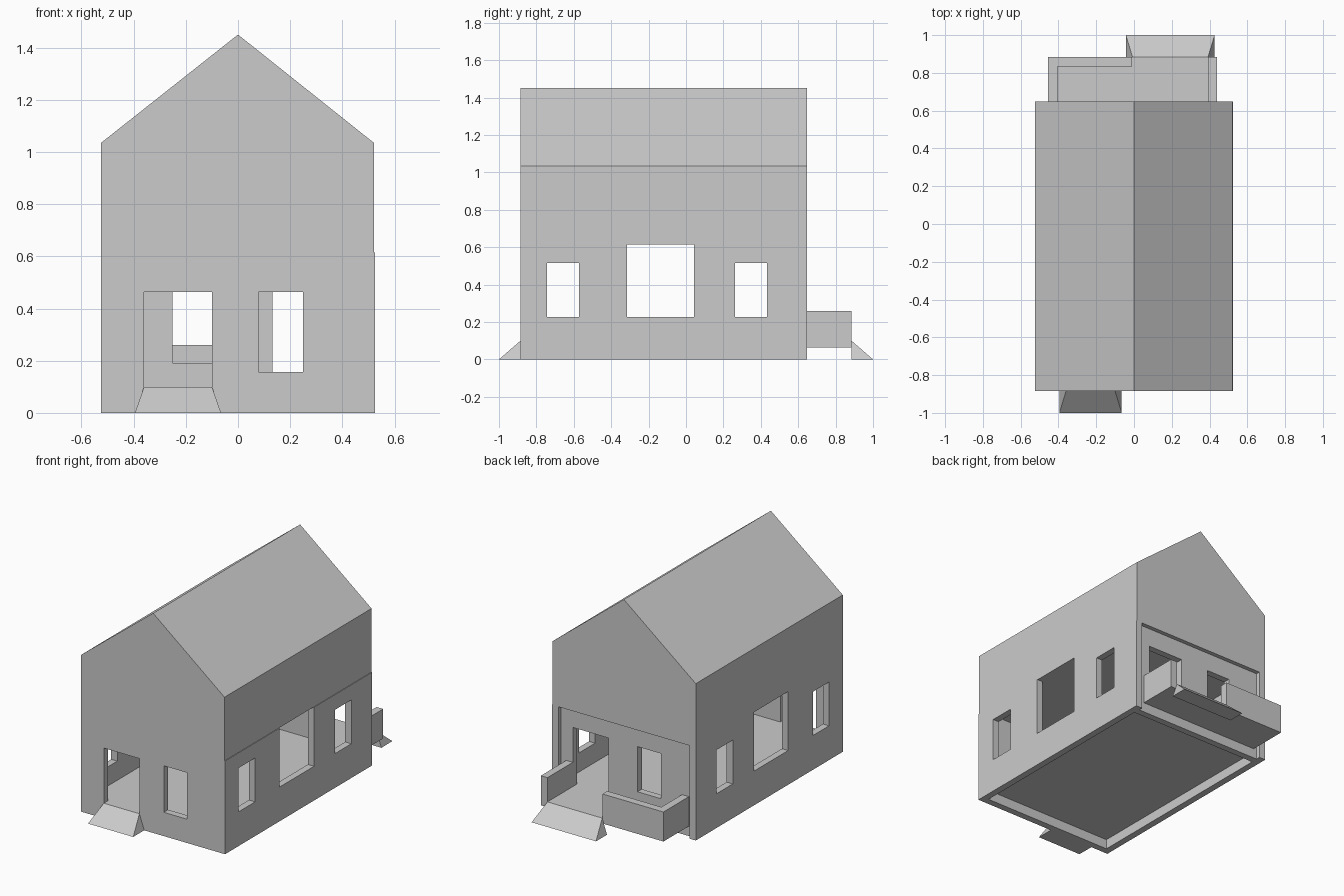
import bpy, bmesh

if "Cube" in bpy.data.objects:
    bpy.data.objects.remove(bpy.data.objects["Cube"])

FRONT, BACK, DECK = -0.885, 0.648, 0.885     # y of front wall, back wall, balcony edge
WALL, FLOOR, CEIL = 0.045, 0.10, 0.618


def make(name, verts, faces):
    me = bpy.data.meshes.new(name)
    me.from_pydata(verts, [], faces)
    bm = bmesh.new()
    bm.from_mesh(me)
    bmesh.ops.recalc_face_normals(bm, faces=bm.faces)
    bm.to_mesh(me)
    bm.free()
    ob = bpy.data.objects.new(name, me)
    bpy.context.collection.objects.link(ob)
    return ob


def prism(name, profile, y0, y1):
    """Extrude an xz profile along y."""
    n = len(profile)
    verts = [(x, y, z) for y in (y0, y1) for x, z in profile]
    faces = [tuple(range(n)), tuple(range(n, 2 * n))]
    faces += [(i, (i + 1) % n, n + (i + 1) % n, n + i) for i in range(n)]
    return make(name, verts, faces)


def box(name, x0, x1, y0, y1, z0, z1):
    return prism(name, [(x0, z0), (x1, z0), (x1, z1), (x0, z1)], y0, y1)


def cut(target, *dims):
    """Subtract a box from the target and bake the result."""
    cutter = box("cutter", *dims)
    cutter.hide_render = True
    mod = target.modifiers.new("cut", 'BOOLEAN')
    mod.operation, mod.solver, mod.object = 'DIFFERENCE', 'EXACT', cutter
    bpy.context.view_layer.update()
    dg = bpy.context.evaluated_depsgraph_get()
    me = bpy.data.meshes.new_from_object(target.evaluated_get(dg))
    target.modifiers.clear()
    target.data = me
    bpy.data.objects.remove(cutter)


def ramp(name, x0, x1, y_wall, y_end):
    """Flared wedge leading up to a door."""
    f = 0.035
    verts = [(x0, y_wall, FLOOR), (x1, y_wall, FLOOR),
             (x0 - f, y_wall, 0), (x1 + f, y_wall, 0),
             (x0 - f, y_end, 0), (x1 + f, y_end, 0)]
    faces = [(0, 1, 5, 4), (0, 4, 2), (1, 3, 5), (2, 4, 5, 3), (0, 2, 3, 1)]
    return make(name, verts, faces)


# House body; the lower right wall stands slightly proud of the upper wall
house = prism("house_body", [(-0.525, 0), (0.525, 0), (0.525, 0.615), (0.521, 0.615),
                             (0.521, 1.035), (0, 1.45), (-0.525, 1.035)], FRONT, BACK)

# Shallow recess in the back wall
recess = BACK - 0.028
cut(house, -0.478, 0.478, recess, BACK + 0.1, -0.1, 0.614)

# Room and hollow underside
inner_back = recess - WALL
cut(house, -0.48, 0.48, FRONT + WALL, inner_back, FLOOR, CEIL)
cut(house, -0.48, 0.48, FRONT + WALL, inner_back, -0.1, 0.065)

# Side windows, through both walls
for y0, y1, top in ((-0.742, -0.572, 0.515), (-0.315, 0.043, 0.615), (0.262, 0.432, 0.515)):
    cut(house, -0.7, 0.7, y0, y1, 0.226, top)

# Front door and window, back window and door
for x0, x1, z0, z1 in ((-0.36, -0.10, FLOOR, 0.464), (0.078, 0.249, 0.157, 0.464)):
    cut(house, x0, x1, FRONT - 0.1, FRONT + WALL + 0.02, z0, z1)
for x0, x1, z0, z1 in ((-0.252, -0.08, 0.192, 0.49), (0.132, 0.392, FLOOR, 0.49)):
    cut(house, x0, x1, inner_back - 0.02, BACK + 0.1, z0, z1)

# Balcony: floor and L-shaped parapet in one profile per part
box("balcony_floor", -0.455, 0.44, recess, DECK, 0.065, FLOOR)
box("balcony_left_wall", -0.455, -0.405, recess, DECK, 0.065, 0.26)
box("balcony_right_wall", 0.392, 0.44, recess, DECK, 0.065, 0.26)
box("balcony_back_wall", -0.405, -0.01, DECK - 0.05, DECK, 0.065, 0.26)

# Ramps
ramp("front_ramp", -0.36, -0.10, FRONT, -1)
ramp("back_ramp", -0.008, 0.392, DECK, 1)
